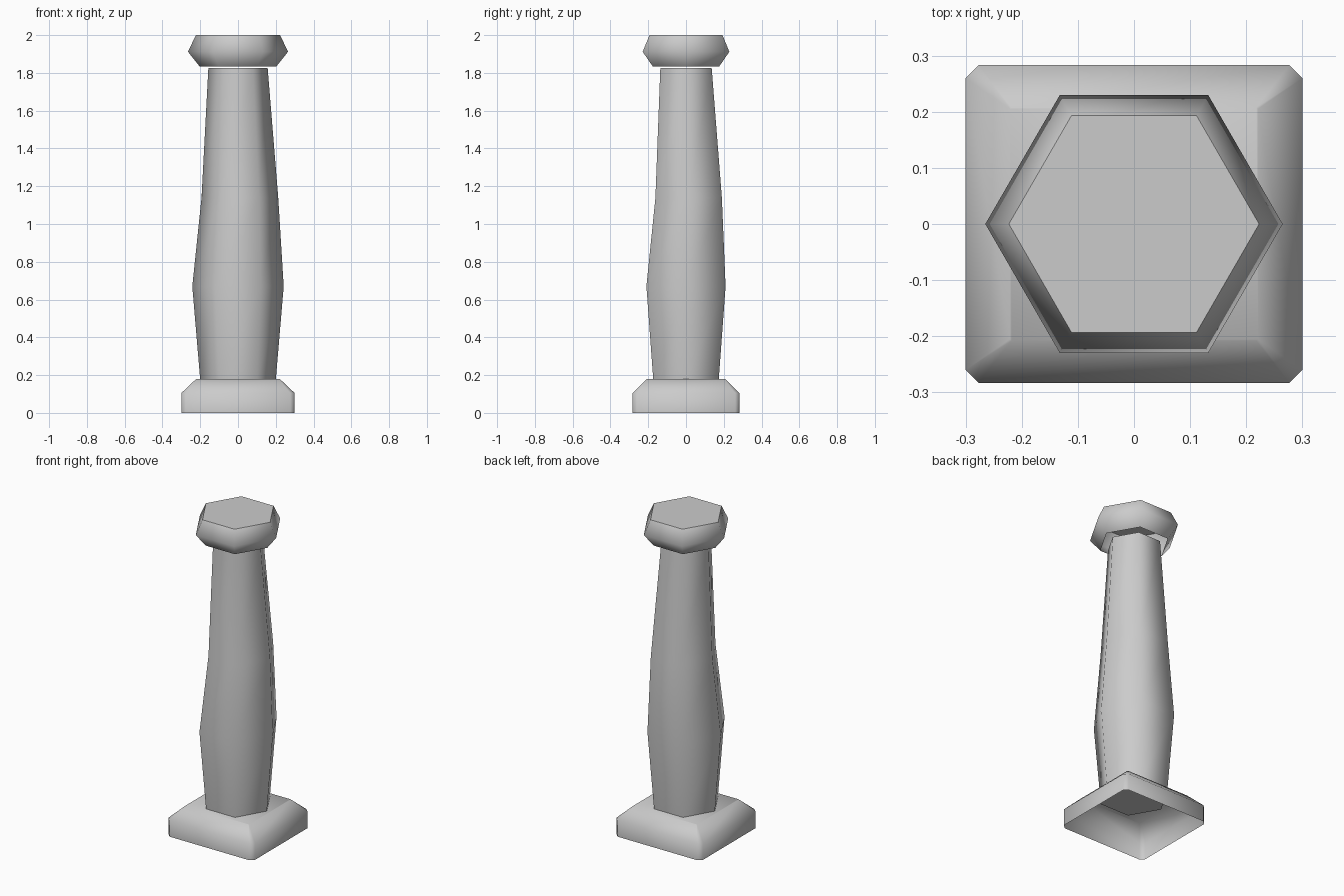
import bpy, bmesh, math

if "Cube" in bpy.data.objects:
    bpy.data.objects.remove(bpy.data.objects["Cube"])

stone = bpy.data.materials.new("stone grey")
stone.diffuse_color = (0.6, 0.6, 0.6, 1)
stone.use_nodes = True
stone.node_tree.nodes["Principled BSDF"].inputs["Base Color"].default_value = stone.diffuse_color


def hexagon(r, z, cx=0.0, cy=0.0):
    return [(cx + r * math.cos(i * math.pi / 3), cy + r * math.sin(i * math.pi / 3), z)
            for i in range(6)]


def chamfered_rect(x, y, c, z):
    pts = []
    for sx, sy in ((1, 1), (-1, 1), (-1, -1), (1, -1)):
        pair = [(sx * x, sy * (y - c), z), (sx * (x - c), sy * y, z)]
        pts += pair if sx * sy > 0 else pair[::-1]
    return pts


def loft(name, rings, bottom, top):
    """Skin a stack of matching rings, optionally closing the ends."""
    bm = bmesh.new()
    loops = [[bm.verts.new(p) for p in ring] for ring in rings]
    n = len(loops[0])
    for a, b in zip(loops, loops[1:]):
        for i in range(n):
            j = (i + 1) % n
            bm.faces.new((a[i], a[j], b[j], b[i]))
    if bottom:
        bm.faces.new(loops[0][::-1])
    if top:
        bm.faces.new(loops[-1])
    mesh = bpy.data.meshes.new(name)
    bm.to_mesh(mesh)
    bm.free()
    mesh.materials.append(stone)
    ob = bpy.data.objects.new(name, mesh)
    bpy.context.collection.objects.link(ob)
    bpy.ops.object.select_all(action='DESELECT')
    ob.select_set(True)
    bpy.context.view_layer.objects.active = ob
    bpy.ops.object.shade_smooth_by_angle(angle=math.radians(64))
    return ob


# Square plinth, hollow underneath
loft("plinth", [chamfered_rect(0.30, 0.283, 0.023, 0.0),
                chamfered_rect(0.30, 0.283, 0.023, 0.105),
                chamfered_rect(0.221, 0.208, 0.003, 0.18)], False, True)

# Swelling hexagonal shaft, slightly bent at its third ring
loft("shaft", [hexagon(0.20, 0.174), hexagon(0.242, 0.67),
               hexagon(0.203, 1.14, 0.01, 0.014),
               hexagon(0.157, 1.826)], True, True)

# Hexagonal cap, open underneath
loft("cap", [hexagon(0.203, 1.834), hexagon(0.265, 1.912),
             hexagon(0.223, 2.0)], False, True)
